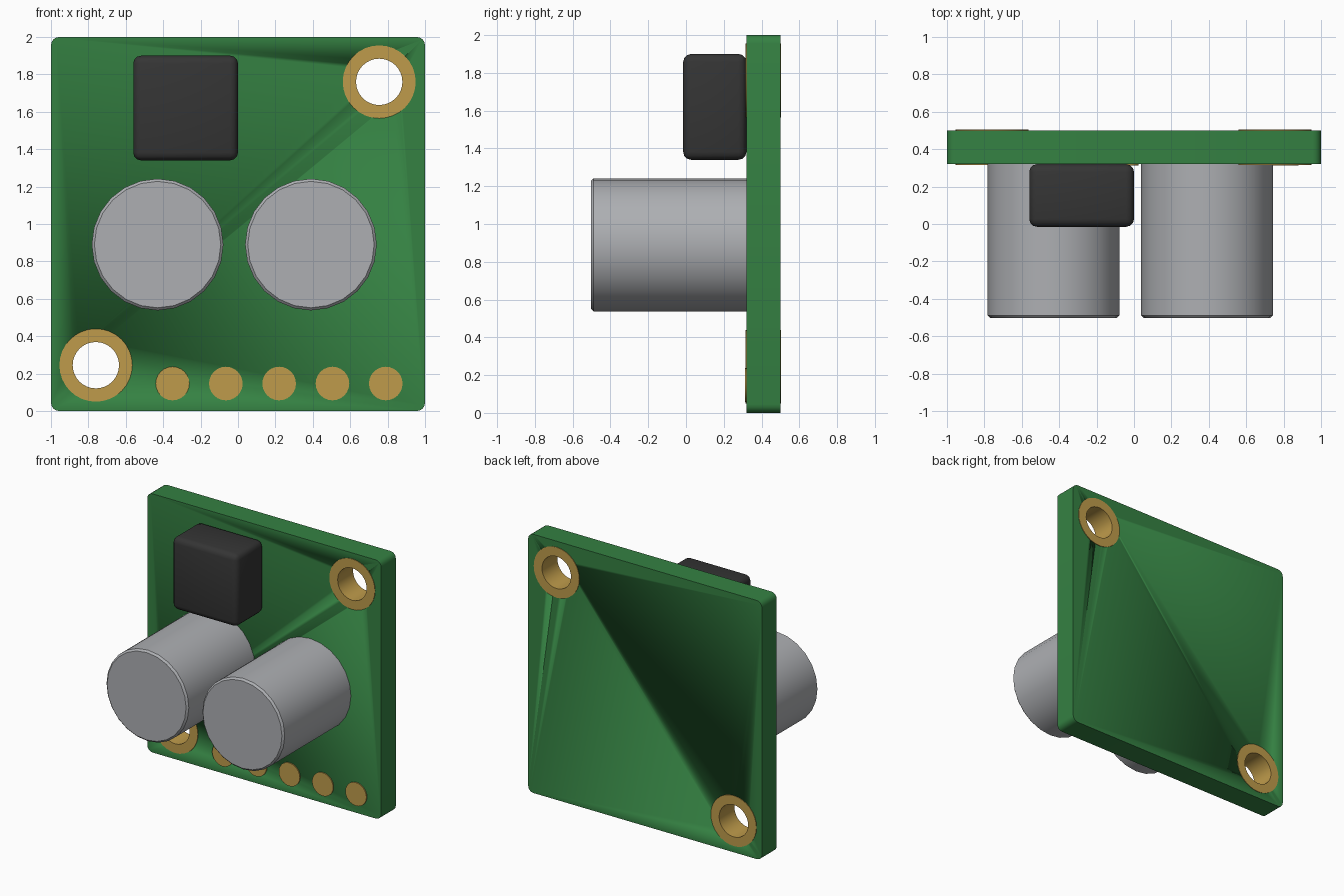
import bpy, bmesh, math

if "Cube" in bpy.data.objects:
    bpy.data.objects.remove(bpy.data.objects["Cube"])

FRONT, BACK = 0.32, 0.50


def material(name, rgb):
    m = bpy.data.materials.new(name)
    m.diffuse_color = (*rgb, 1)
    m.use_nodes = True
    m.node_tree.nodes["Principled BSDF"].inputs["Base Color"].default_value = m.diffuse_color
    return m


green = material("board_green", (0.035, 0.22, 0.055))
gold = material("contact_gold", (0.52, 0.33, 0.07))
black = material("chip_black", (0.035, 0.035, 0.035))
grey = material("can_grey", (0.42, 0.43, 0.45))


def make(name, bm, mat):
    bmesh.ops.recalc_face_normals(bm, faces=bm.faces[:])
    me = bpy.data.meshes.new(name)
    bm.to_mesh(me)
    bm.free()
    ob = bpy.data.objects.new(name, me)
    bpy.context.collection.objects.link(ob)
    me.materials.append(mat)
    bpy.ops.object.select_all(action='DESELECT')
    ob.select_set(True)
    bpy.context.view_layer.objects.active = ob
    bpy.ops.object.shade_smooth_by_angle(angle=math.radians(32))
    return ob


def box(name, lo, hi, mat, radius, segments, only_y=False):
    bm = bmesh.new()
    bmesh.ops.create_cube(bm, size=1)
    for v in bm.verts:
        v.co = [(a + b) / 2 + c * (b - a) for a, b, c in zip(lo, hi, v.co)]
    edges = [e for e in bm.edges if not only_y
             or abs(e.verts[0].co.y - e.verts[1].co.y) > 0.01]
    bmesh.ops.bevel(bm, geom=edges, offset=radius, segments=segments,
                    profile=0.5, affect='EDGES')
    return make(name, bm, mat)


def lathe(name, x, z, profile, mat, sides, closed=False):
    """Spin (radius, y) points about a front-to-back axis."""
    bm = bmesh.new()
    rings = [[bm.verts.new((x + r * math.cos(2 * math.pi * i / sides), y,
                            z + r * math.sin(2 * math.pi * i / sides)))
              for i in range(sides)] for r, y in profile]
    pairs = list(zip(rings, rings[1:]))
    if closed:
        pairs.append((rings[-1], rings[0]))
    else:
        bm.faces.new(rings[0])
        bm.faces.new(rings[-1])
    for a, b in pairs:
        for i in range(sides):
            j = (i + 1) % sides
            bm.faces.new((a[i], a[j], b[j], b[i]))
    return make(name, bm, mat)


# Circuit board with rounded corners
board = box("board", (-1, FRONT, 0), (1, BACK, 2), green, 0.045, 4, only_y=True)

# Mounting holes lined with gold eyelets
for n, (x, z) in enumerate([(0.755, 1.76), (-0.76, 0.245)], 1):
    cutter = lathe(f"hole_cutter_{n}", x, z, [(0.128, 0.2), (0.128, 0.6)], green, 32)
    cutter.hide_render = True
    cutter.hide_set(True)
    mod = board.modifiers.new("hole", 'BOOLEAN')
    mod.operation = 'DIFFERENCE'
    mod.solver = 'EXACT'
    mod.object = cutter
    f, b = FRONT - 0.004, BACK + 0.004
    lathe(f"mounting_eyelet_{n}", x, z,
          [(0.124, f), (0.195, f), (0.195, FRONT + 0.001), (0.126, FRONT + 0.001),
           (0.126, BACK - 0.001), (0.195, BACK - 0.001), (0.195, b), (0.124, b)],
          gold, 32, closed=True)
bpy.context.view_layer.objects.active = board
for mod in list(board.modifiers):
    if mod.type == 'BOOLEAN':
        bpy.ops.object.select_all(action='DESELECT')
        board.select_set(True)
        bpy.ops.object.modifier_apply(modifier=mod.name)
for ob in [o for o in bpy.data.objects if o.name.startswith("hole_cutter")]:
    bpy.data.objects.remove(ob)

# Two large cylindrical cans
for n, x in enumerate((-0.43, 0.39), 1):
    lathe(f"cylinder_can_{n}", x, 0.89,
          [(0.338, -0.503), (0.352, -0.489), (0.352, FRONT + 0.002)], grey, 24)

# Black component block
box("component_block", (-0.56, -0.015, 1.34), (0.0, FRONT, 1.9), black, 0.042, 3)

# Row of solder pads
for n in range(5):
    lathe(f"solder_pad_{n + 1}", -0.35 + 0.285 * n, 0.147,
          [(0.09, FRONT - 0.008), (0.09, FRONT + 0.002)], gold, 24)
